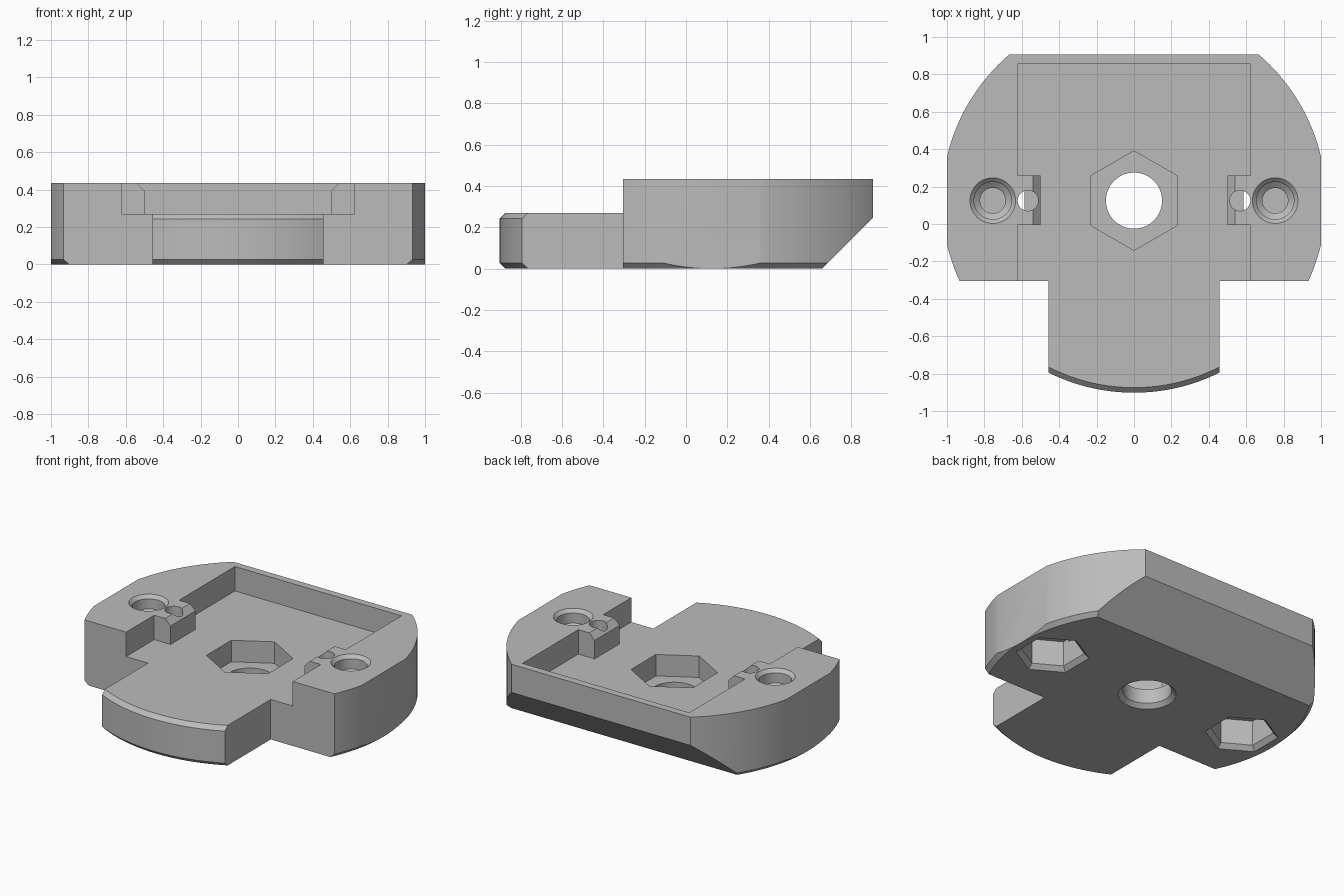
import bpy
import bmesh
from math import cos, sin, pi

if "Cube" in bpy.data.objects:
    bpy.data.objects.remove(bpy.data.objects["Cube"], do_unlink=True)

TOP, FLOOR, CH = 0.435, 0.27, 0.027   # block top, pocket floor, edge chamfer
RAD, CY = 1.027, 0.125                # main radius and its centre in y
FRONT, BACK = -0.305, 0.905

grey = bpy.data.materials.new("plain grey")
grey.use_nodes = True
grey.diffuse_color = (0.5, 0.5, 0.5, 1)
grey.node_tree.nodes["Principled BSDF"].inputs["Base Color"].default_value = (0.5, 0.5, 0.5, 1)


def solid(name, rings):
    """Closed solid skinned through equal rings of points, capped at both ends."""
    bm = bmesh.new()
    loops = [[bm.verts.new(p) for p in ring] for ring in rings]
    n = len(loops[0])
    for a, b in zip(loops, loops[1:]):
        for i in range(n):
            j = (i + 1) % n
            bm.faces.new((a[i], a[j], b[j], b[i]))
    bm.faces.new(loops[0])
    bm.faces.new(loops[-1])
    bmesh.ops.recalc_face_normals(bm, faces=bm.faces)
    mesh = bpy.data.meshes.new(name)
    bm.to_mesh(mesh)
    bm.free()
    mesh.materials.append(grey)
    obj = bpy.data.objects.new(name, mesh)
    bpy.context.collection.objects.link(obj)
    return obj


def lathe(name, profile, x=0, sides=48):
    """Turned solid from (radius, z) pairs about a vertical axis."""
    turns = [pi / 2 + 2 * pi * i / sides for i in range(sides)]
    return solid(name, [[(x + r * cos(t), CY + r * sin(t), z) for t in turns]
                        for r, z in profile])


def prism(name, outline, axis, lo, hi):
    """Flat outline pushed along one axis."""
    def place(p, d):
        p = list(p)
        p.insert(axis, d)
        return p
    return solid(name, [[place(p, d) for p in outline] for d in (lo, hi)])


def box(name, x0, x1, y0, y1, z0, z1):
    return prism(name, [(x0, y0), (x1, y0), (x1, y1), (x0, y1)], 2, z0, z1)


def combine(target, tool, operation="DIFFERENCE"):
    mod = target.modifiers.new(tool.name, "BOOLEAN")
    mod.operation, mod.solver, mod.object = operation, "EXACT", tool
    bpy.context.view_layer.objects.active = target
    bpy.ops.object.modifier_apply(modifier=mod.name)
    bpy.data.objects.remove(tool, do_unlink=True)


# Main block: chamfered disc trimmed at the sides and front
block = lathe("mounting_block", [(RAD - CH, 0), (RAD, CH), (RAD, TOP)], sides=144)
combine(block, box("trim", -1, 1, FRONT, 2, -1, 1), "INTERSECT")

# Flat back with a sloping underside
slope = BACK - 0.245
combine(block, prism("back_slope", [(slope - 0.1, -0.1), (BACK, 0.245), (BACK, 0.6),
                                    (1.4, 0.6), (1.4, -0.1)], 0, -2, 2))

# Pocket open to the front, leaving a tab on each side
half = [(0.622, -0.5), (0.622, -0.005), (0.5, -0.005), (0.5, 0.26), (0.622, 0.26), (0.622, 0.855)]
combine(block, prism("pocket", half + [(-x, y) for x, y in reversed(half)], 2, FLOOR, 0.6))

# Front tongue with chamfered round end
tongue = lathe("tongue", [(RAD - CH, 0), (RAD, CH), (RAD, FLOOR - CH), (RAD - CH, FLOOR)], sides=144)
combine(tongue, box("tongue_trim", -0.458, 0.458, -2, FRONT + 0.05, -1, 1), "INTERSECT")
combine(block, tongue, "UNION")

# Centre hexagonal recess and through hole
combine(block, lathe("hex_recess", [(0.266, 0.125), (0.266, 0.4)], sides=6))
combine(block, lathe("centre_hole", [(0.15 + 2 * CH, -CH), (0.15, CH), (0.15, 0.3)], sides=64))

for s in (-1, 1):
    # Sloped tab edge
    combine(block, prism("tab_chamfer", [(s * 0.48, 0.375), (s * 0.56, 0.455), (s * 0.48, 0.455)],
                         1, -0.03, 0.29))
    # Stepped screw hole from above
    combine(block, lathe("screw_hole", [(0.068, 0.22), (0.068, 0.32), (0.1, 0.345), (0.1, 0.413),
                                        (0.122, TOP), (0.122, 0.5)], s * 0.755))
    # Nut pocket from below with a flared mouth
    combine(block, lathe("nut_pocket", [(0.256, -0.03), (0.196, 0.03), (0.196, 0.2)], s * 0.755, 6))
    # Small pin hole breaking into the nut pocket
    combine(block, lathe("pin_hole", [(0.055, 0.18), (0.055, 0.5)], s * 0.567, 32))

# Smooth curved walls, crisp edges
bpy.ops.object.select_all(action="DESELECT")
block.select_set(True)
bpy.context.view_layer.objects.active = block
bpy.ops.object.shade_smooth_by_angle(angle=pi / 9)
